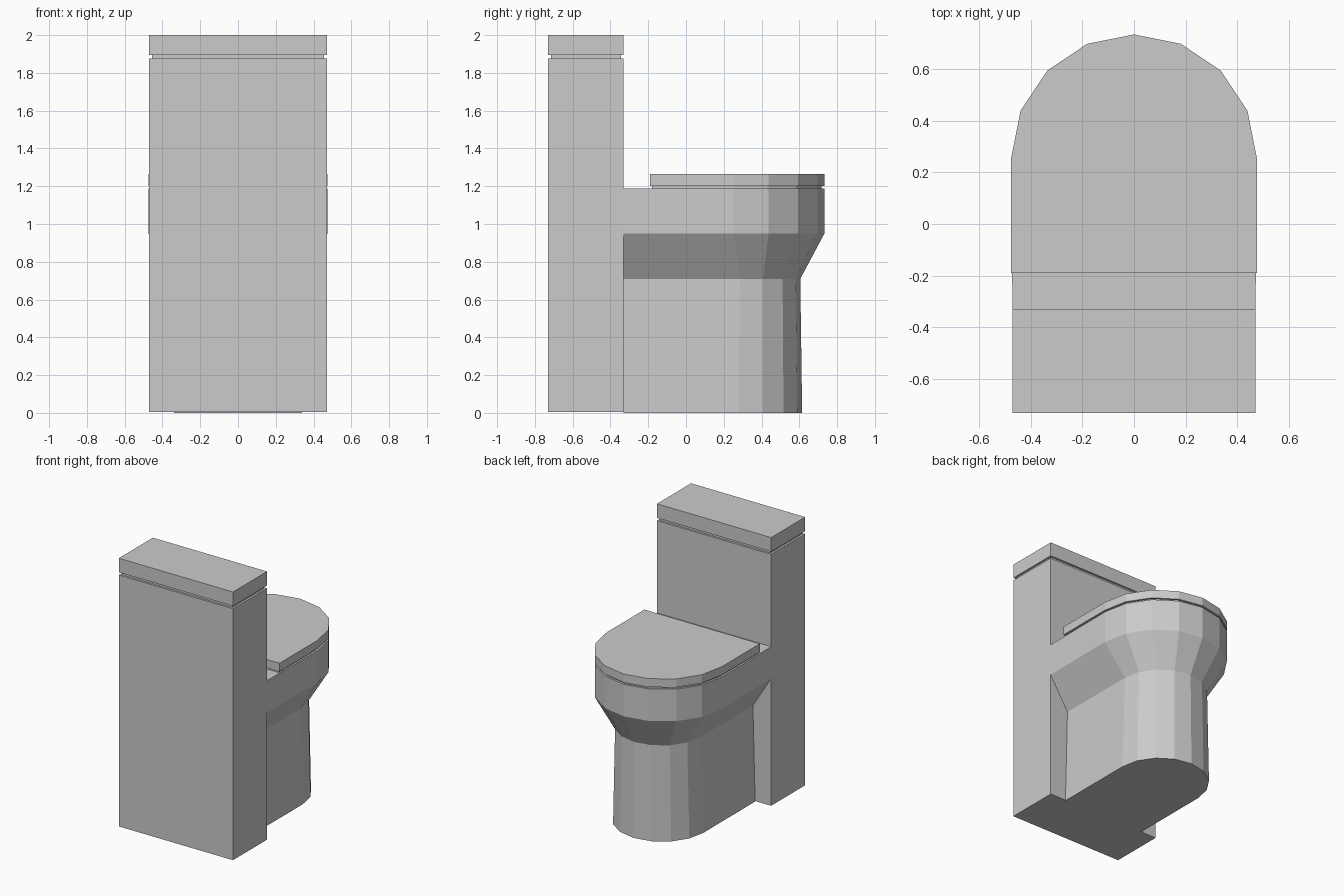
import bpy, bmesh, math

if "Cube" in bpy.data.objects:
    bpy.data.objects.remove(bpy.data.objects["Cube"])


def loft(name, rings):
    """Join equal-length rings of points into a closed flat-shaded solid."""
    bm = bmesh.new()
    loops = [[bm.verts.new(p) for p in ring] for ring in rings]
    n = len(loops[0])
    for a, b in zip(loops, loops[1:]):
        for i in range(n):
            j = (i + 1) % n
            bm.faces.new((a[i], a[j], b[j], b[i]))
    bm.faces.new(loops[0][::-1])
    bm.faces.new(loops[-1])
    bmesh.ops.recalc_face_normals(bm, faces=bm.faces)
    mesh = bpy.data.meshes.new(name)
    bm.to_mesh(mesh)
    bm.free()
    obj = bpy.data.objects.new(name, mesh)
    bpy.context.collection.objects.link(obj)
    return obj


def rect(z, w, y0, y1):
    return [(w, y0, z), (w, y1, z), (-w, y1, z), (-w, y0, z)]


def u_shape(z, w, centre, front, back, w_back=None, sides=8):
    """Straight back and sides with a half-round nose."""
    wb = w_back or w
    arc = [(w * math.cos(math.pi * i / sides),
            centre + (front - centre) * math.sin(math.pi * i / sides), z)
           for i in range(sides + 1)]
    return [(wb, back, z)] + arc + [(-wb, back, z)]


BACK = -0.33

# Cistern body with a recessed neck, and its lid
loft("cistern", [rect(0.004, 0.47, -0.73, BACK), rect(1.875, 0.47, -0.73, BACK),
                 rect(1.875, 0.455, -0.715, BACK - 0.015),
                 rect(1.895, 0.455, -0.715, BACK - 0.015)])
loft("cistern_lid", [rect(1.895, 0.47, -0.73, BACK), rect(2.0, 0.47, -0.73, BACK)])

# Pedestal flaring out into the bowl
loft("bowl", [u_shape(0.0, 0.338, 0.278, 0.615, BACK),
              u_shape(0.71, 0.32, 0.285, 0.605, BACK),
              u_shape(0.95, 0.475, 0.255, 0.733, BACK, 0.47),
              u_shape(1.188, 0.475, 0.255, 0.733, BACK, 0.47)])

# Thin shadow gap and closed seat lid
loft("seat_spacer", [u_shape(z, 0.46, 0.255, 0.718, -0.18) for z in (1.188, 1.202)])
loft("seat_lid", [u_shape(z, 0.475, 0.255, 0.733, -0.19) for z in (1.202, 1.265)])
